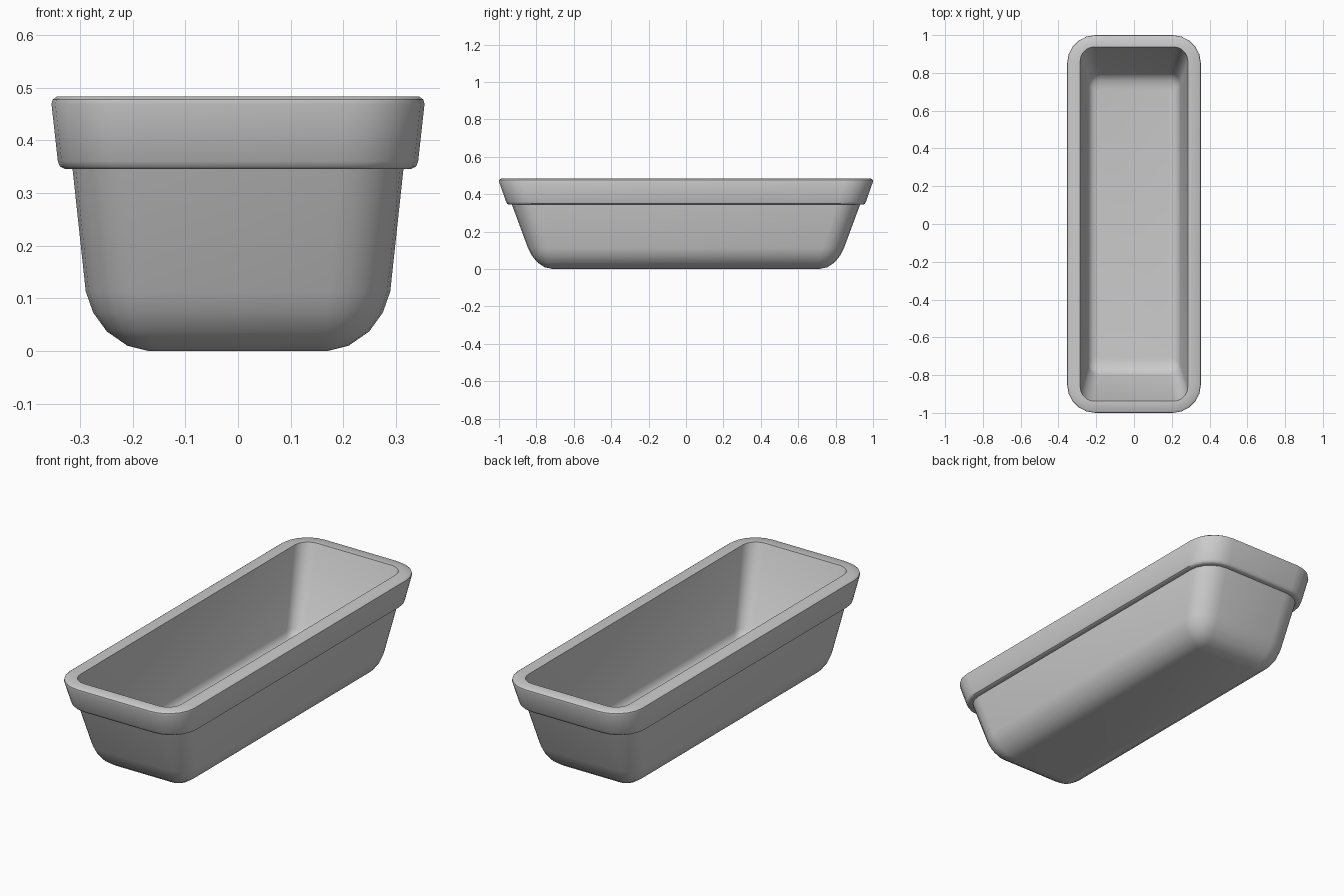
import bpy, bmesh, math

if "Cube" in bpy.data.objects:
    bpy.data.objects.remove(bpy.data.objects["Cube"])

CORNER_STEPS = 5


def ring(bm, hx, hy, r, z):
    """Rounded rectangle loop of vertices."""
    verts = []
    for q, (sx, sy) in enumerate([(1, 1), (-1, 1), (-1, -1), (1, -1)]):
        for i in range(CORNER_STEPS + 1):
            a = math.pi / 2 * (q + i / CORNER_STEPS)
            verts.append(bm.verts.new((sx * (hx - r) + r * math.cos(a),
                                       sy * (hy - r) + r * math.sin(a), z)))
    return verts


# Half width, half length, corner radius, height: outside, over the rim, inside
profile = [
    (0.170, 0.710, 0.020, 0.000),
    (0.210, 0.757, 0.050, 0.010),
    (0.249, 0.796, 0.082, 0.037),
    (0.275, 0.825, 0.105, 0.073),
    (0.289, 0.845, 0.115, 0.113),
    (0.314, 0.931, 0.125, 0.345),   # wall meets rim
    (0.328, 0.950, 0.135, 0.345),
    (0.338, 0.957, 0.143, 0.350),
    (0.342, 0.962, 0.147, 0.360),
    (0.354, 1.000, 0.150, 0.468),   # rim outside
    (0.352, 0.999, 0.148, 0.477),
    (0.344, 0.990, 0.140, 0.483),
    (0.285, 0.938, 0.075, 0.483),   # opening
    (0.244, 0.800, 0.060, 0.102),
    (0.238, 0.784, 0.055, 0.082),
    (0.220, 0.758, 0.040, 0.066),
    (0.193, 0.715, 0.015, 0.060),   # inner floor
]

# Trough with overhanging rim
bm = bmesh.new()
rings = [ring(bm, *p) for p in profile]
n = len(rings[0])
for a, b in zip(rings, rings[1:]):
    for i in range(n):
        j = (i + 1) % n
        bm.faces.new((a[i], a[j], b[j], b[i]))
bm.faces.new(rings[0][::-1])
bm.faces.new(rings[-1])
bmesh.ops.recalc_face_normals(bm, faces=bm.faces)
mesh = bpy.data.meshes.new("planter_trough")
bm.to_mesh(mesh)
bm.free()
trough = bpy.data.objects.new("planter_trough", mesh)
bpy.context.collection.objects.link(trough)

bpy.context.view_layer.objects.active = trough
trough.select_set(True)
bpy.ops.object.shade_smooth_by_angle(angle=math.radians(40))
